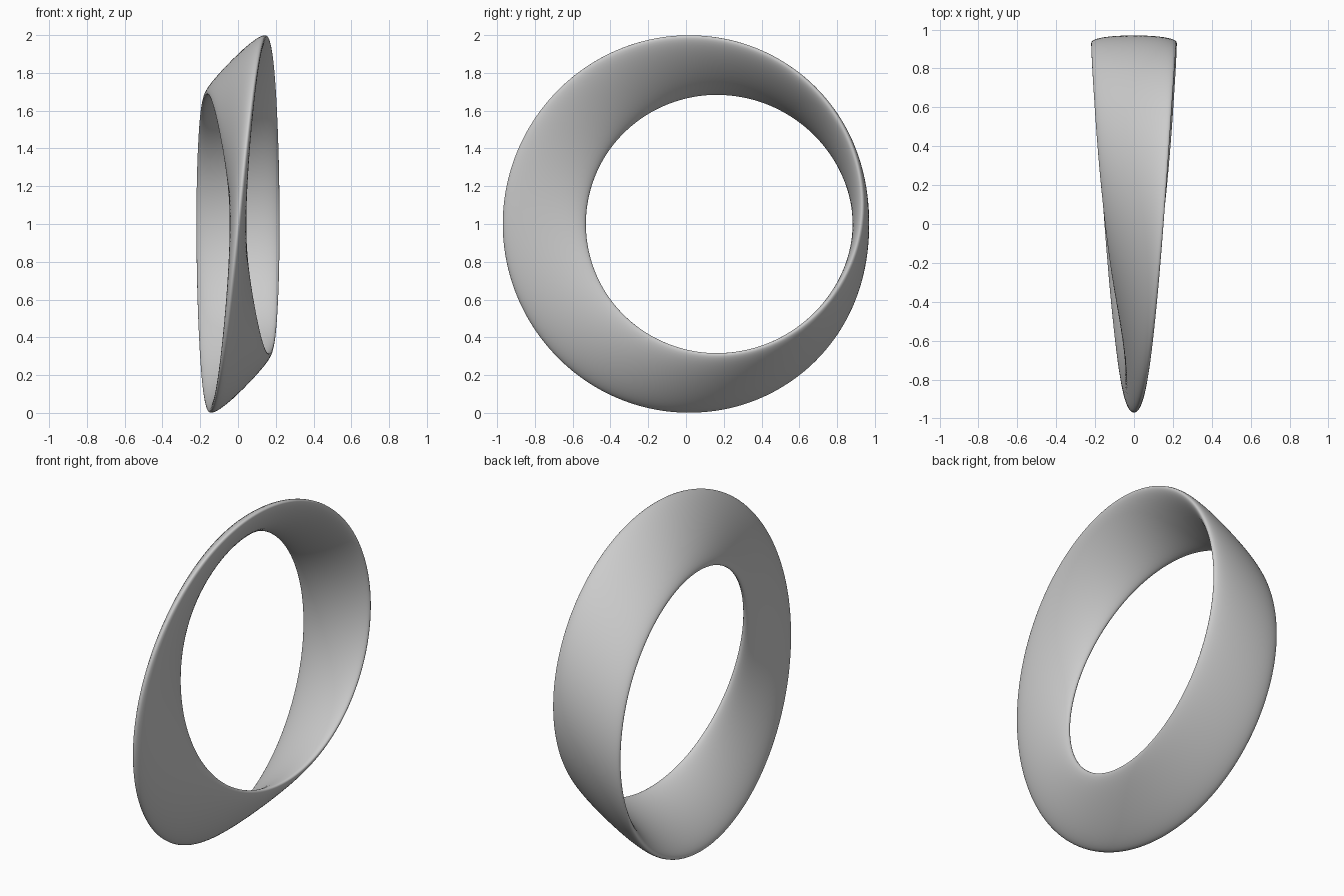
import bpy
import bmesh
from math import sin, cos, pi
from mathutils import Vector

if "Cube" in bpy.data.objects:
    bpy.data.objects.remove(bpy.data.objects["Cube"])

HALF_WIDTH, HALF_THICK = 0.22, 0.044   # elliptical band section
RADIUS = 0.838                         # centreline of the ring
CENTRE = Vector((0, 0.088, 1.0))
STEPS, SIDES = 192, 48                 # around the ring, around the section

bm = bmesh.new()

# Sweep the ellipse around the ring, giving it half a turn in total
rings = []
for i in range(STEPS):
    phi = 2 * pi * i / STEPS           # starts at the back, rises to the top
    radial = Vector((0, cos(phi), sin(phi)))
    axis = Vector((1, 0, 0))
    wide = axis * cos(phi / 2) + radial * sin(phi / 2)
    thin = radial * cos(phi / 2) - axis * sin(phi / 2)
    ring = []
    for j in range(SIDES):
        t = 2 * pi * j / SIDES
        ring.append(bm.verts.new(CENTRE + radial * RADIUS
                                 + wide * HALF_WIDTH * cos(t)
                                 + thin * HALF_THICK * sin(t)))
    rings.append(ring)

# Join neighbouring sections; the last joins the first half a section round
for i in range(STEPS):
    a, b = rings[i], rings[(i + 1) % STEPS]
    shift = SIDES // 2 if i == STEPS - 1 else 0
    for j in range(SIDES):
        k = (j + 1) % SIDES
        bm.faces.new((a[j], a[k], b[(k + shift) % SIDES], b[(j + shift) % SIDES]))

bmesh.ops.recalc_face_normals(bm, faces=bm.faces)
for f in bm.faces:
    f.smooth = True

mesh = bpy.data.meshes.new("twisted_ring")
bm.to_mesh(mesh)
bm.free()
bpy.context.collection.objects.link(bpy.data.objects.new("twisted_ring", mesh))
